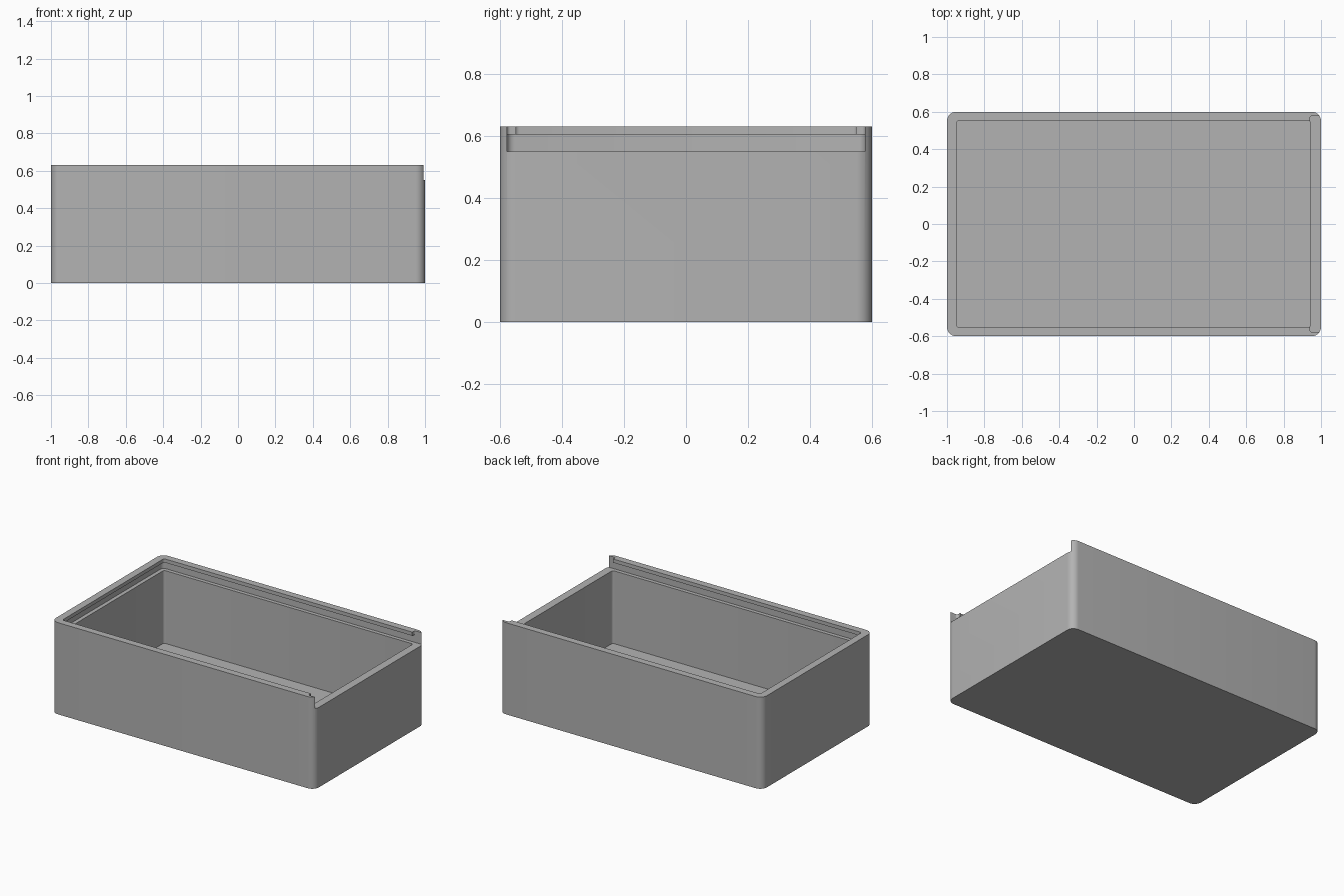
import bpy, bmesh, math

cube = bpy.data.objects.get("Cube")
if cube:
    bpy.data.objects.remove(cube, do_unlink=True)

grey = bpy.data.materials.new("plain_grey")
grey.use_nodes = True
colour = (0.45, 0.45, 0.45, 1)
grey.diffuse_color = colour
grey.node_tree.nodes["Principled BSDF"].inputs["Base Color"].default_value = colour


def rounded_block(name, x0, x1, half_y, z0, z1, radius, steps=8):
    """Upright prism with a rounded rectangular outline."""
    bm = bmesh.new()
    outline = []
    corners = [(x1 - radius, half_y - radius), (x0 + radius, half_y - radius),
               (x0 + radius, radius - half_y), (x1 - radius, radius - half_y)]
    for quarter, (cx, cy) in enumerate(corners):
        for i in range(steps + 1):
            a = math.pi / 2 * (quarter + i / steps)
            outline.append(bm.verts.new((cx + radius * math.cos(a),
                                         cy + radius * math.sin(a), z0)))
    base = bm.faces.new(outline)
    top = bmesh.ops.extrude_face_region(bm, geom=[base])["geom"]
    bmesh.ops.translate(bm, vec=(0, 0, z1 - z0),
                        verts=[v for v in top if isinstance(v, bmesh.types.BMVert)])
    bmesh.ops.recalc_face_normals(bm, faces=bm.faces)
    mesh = bpy.data.meshes.new(name)
    bm.to_mesh(mesh)
    bm.free()
    mesh.materials.append(grey)
    obj = bpy.data.objects.new(name, mesh)
    bpy.context.collection.objects.link(obj)
    return obj


# Outer shell with rounded vertical corners
box = rounded_block("box_body", -1, 1, 0.6, 0, 0.63, 0.05)

# Cavity, sliding lid groove, and the open end where the lid enters
cutters = [
    rounded_block("cavity_cutter", -0.95, 0.945, 0.552, 0.05, 0.8, 0.015, 4),
    rounded_block("groove_cutter", -0.977, 1.2, 0.578, 0.55, 0.605, 0.025, 4),
    rounded_block("lid_entry_cutter", 0.94, 1.2, 0.578, 0.55, 0.8, 0.012, 4),
]

bpy.ops.object.select_all(action="DESELECT")
bpy.context.view_layer.objects.active = box
box.select_set(True)
for cutter in cutters:
    cutter.hide_render = True
    cut = box.modifiers.new(cutter.name, "BOOLEAN")
    cut.operation = "DIFFERENCE"
    cut.solver = "EXACT"
    cut.object = cutter
    bpy.ops.object.modifier_apply(modifier=cut.name)
    bpy.data.objects.remove(cutter, do_unlink=True)

bpy.ops.object.shade_smooth_by_angle(angle=math.radians(30))
